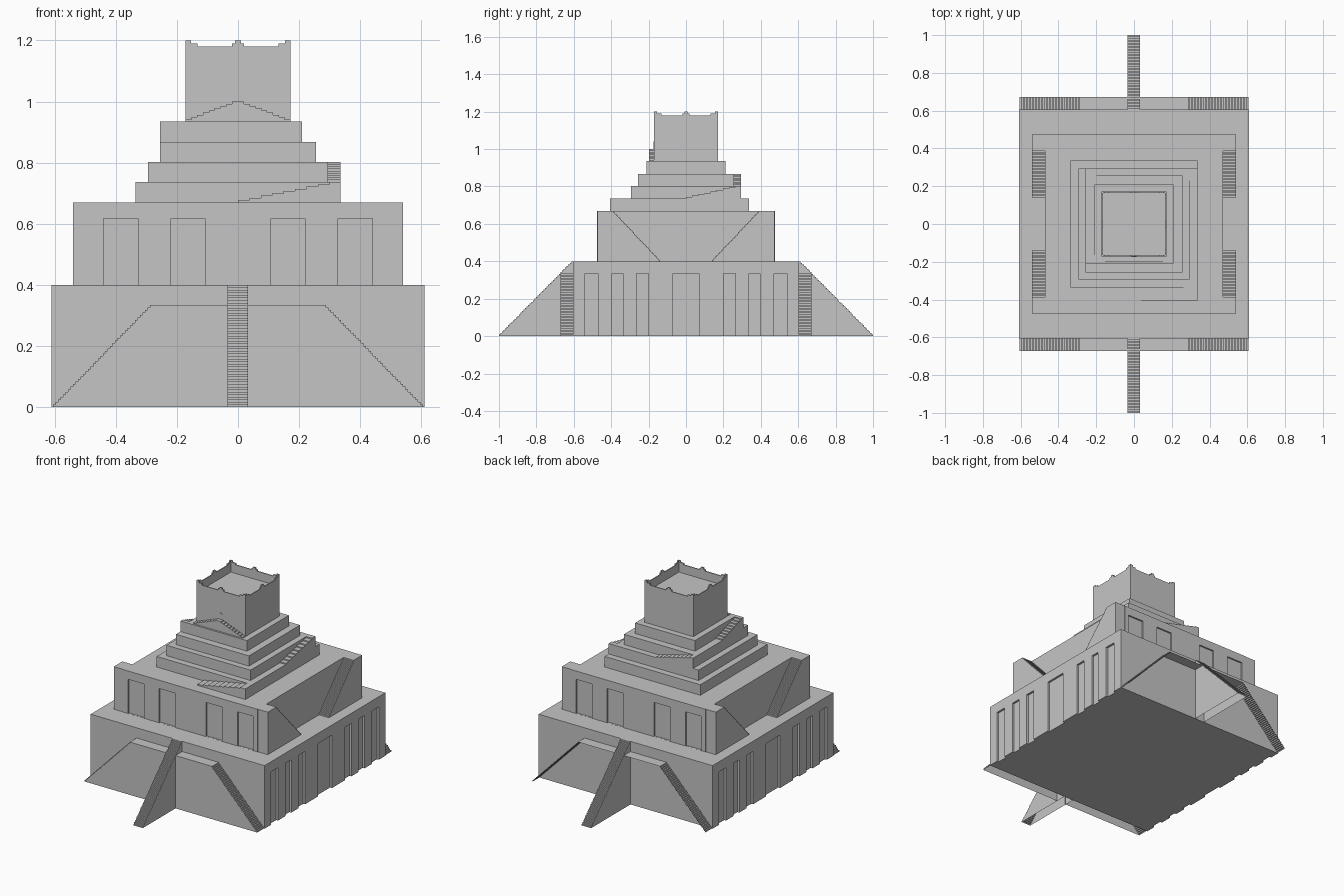
import bpy, bmesh
from mathutils import Vector

if "Cube" in bpy.data.objects:
    bpy.data.objects.remove(bpy.data.objects["Cube"], do_unlink=True)

stone = bpy.data.materials.new("grey_stone")
stone.use_nodes = True
GREY = (0.56, 0.56, 0.56, 1)
stone.diffuse_color = GREY
stone.node_tree.nodes["Principled BSDF"].inputs["Base Color"].default_value = GREY


def finish(name, bm):
    bmesh.ops.recalc_face_normals(bm, faces=bm.faces)
    mesh = bpy.data.meshes.new(name)
    bm.to_mesh(mesh)
    bm.free()
    mesh.materials.append(stone)
    obj = bpy.data.objects.new(name, mesh)
    bpy.context.scene.collection.objects.link(obj)
    return obj


def add_box(bm, x0, x1, y0, y1, z0, z1):
    verts = bmesh.ops.create_cube(bm, size=1)["verts"]
    for v in verts:
        v.co = Vector((x1 if v.co.x > 0 else x0,
                       y1 if v.co.y > 0 else y0,
                       z1 if v.co.z > 0 else z0))


def boxes(name, *bounds):
    bm = bmesh.new()
    for b in bounds:
        add_box(bm, *b)
    return finish(name, bm)


def carve(obj, cutter):
    """Cut the niches into a block and drop the cutter."""
    cutter.hide_render = True
    mod = obj.modifiers.new("niches", "BOOLEAN")
    mod.operation, mod.solver, mod.object = "DIFFERENCE", "EXACT", cutter
    graph = bpy.context.evaluated_depsgraph_get()
    mesh = bpy.data.meshes.new_from_object(obj.evaluated_get(graph))
    obj.modifiers.clear()
    obj.data = mesh
    bpy.data.objects.remove(cutter, do_unlink=True)


def stairs(name, foot, top, across, z0, z1, steps, landing=0.0,
           near=True, far=True, floor=True):
    """Straight flight from foot to top (x, y), widened by the vector across."""
    foot, top, across = (Vector((*p, 0)) for p in (foot, top, across))
    length = (top - foot).length
    along = (top - foot) / length
    run, rise = length / steps, (z1 - z0) / steps
    profile = [(0, z0)]
    for i in range(steps):
        profile += [(i * run, z0 + (i + 1) * rise), ((i + 1) * run, z0 + (i + 1) * rise)]
    if landing:
        profile.append((length + landing, z1))
    open_edges = len(profile) - 1
    profile.append((length + landing, z0))
    bm = bmesh.new()
    rows = [[bm.verts.new(foot + along * d + side + Vector((0, 0, z))) for d, z in profile]
            for side in (Vector(), across)]
    n = len(profile)
    for i in range(n if floor else open_edges):
        j = (i + 1) % n
        bm.faces.new((rows[0][i], rows[0][j], rows[1][j], rows[1][i]))
    if near:
        bm.faces.new(rows[0])
    if far:
        bm.faces.new(rows[1])
    return finish(name, bm)


# Lowest terrace, with tall niches on the two flanks
base = boxes("lower_terrace", (-0.61, 0.61, -0.605, 0.605, 0, 0.4))
niches = [(-0.07, 0.07)]
for a, b in ((0.2, 0.265), (0.337, 0.396), (0.47, 0.54)):
    niches += [(a, b), (-b, -a)]
carve(base, boxes("flank_niche_cutter",
                  *[(min(s * 0.597, s * 0.65), max(s * 0.597, s * 0.65), a, b, -0.05, 0.335)
                    for s in (-1, 1) for a, b in niches]))

# Grand stairs: a central flight and two side flights meeting at a landing
for s, side in ((-1, "front"), (1, "back")):
    walled = s < 0
    stairs(side + "_central_stair", (-0.034, s), (-0.034, s * 0.605), (0.066, 0),
           0, 0.4, 48, floor=False)
    for t, hand in ((-1, "right"), (1, "left")):
        stairs(f"{side}_{hand}_side_stair", (t * 0.605, s * 0.605), (t * 0.28, s * 0.605),
               (0, s * 0.067), 0, 0.335, 40, landing=0.25,
               near=False, far=walled, floor=False)

# Second terrace, with niches front and back
middle = boxes("middle_terrace", (-0.47, 0.47, -0.475, 0.475, 0.4, 0.67))
bays = []
for a, b in ((0.108, 0.22), (0.328, 0.44)):
    bays += [(a, b), (-b, -a)]
carve(middle, boxes("bay_cutter",
                    *[(a, b, min(s * 0.465, s * 0.5), max(s * 0.465, s * 0.5), 0.4005, 0.617)
                      for s in (-1, 1) for a, b in bays]))

# Paired stairs climbing the flanks of the second terrace
for t, hand in ((-1, "right"), (1, "left")):
    for s, side in ((-1, "front"), (1, "back")):
        stairs(f"{hand}_{side}_flank_stair", (t * 0.47, s * 0.14), (t * 0.47, s * 0.395),
               (t * 0.07, 0), 0.4, 0.67, 33, landing=0.078)

# Four stepped tiers
HALF = (0.336, 0.295, 0.256, 0.21)
LEVEL = (0.67, 0.737, 0.803, 0.868, 0.935)
for i, h in enumerate(HALF):
    boxes(f"upper_tier_{i + 1}", (-h, h, -h, h, LEVEL[i], LEVEL[i + 1]))

# Stairs winding round the tiers: front, left, back, right
flights = (((0, -0.336), (0.336, -0.336), (0, -0.07)),
           ((0.295, 0), (0.295, 0.295), (0.041, 0)),
           ((0, 0.256), (-0.256, 0.256), (0, 0.039)),
           ((-0.21, 0), (-0.21, -0.21), (-0.046, 0)))
for i, (foot, top, across) in enumerate(flights):
    stairs(f"winding_stair_{i + 1}", foot, top, across, LEVEL[i], LEVEL[i + 1], 9)

# Shrine with a sunken roof
bm = bmesh.new()
R, WALL = 0.172, 0.008
add_box(bm, -R, R, -R, R, 0.935, 1.18)
roof = max(bm.faces, key=lambda f: f.calc_center_median().z)
bmesh.ops.inset_region(bm, faces=[roof], thickness=WALL)
sunk = bmesh.ops.extrude_face_region(bm, geom=[roof])
bmesh.ops.translate(bm, vec=(0, 0, -0.055),
                    verts=[e for e in sunk["geom"] if isinstance(e, bmesh.types.BMVert)])
if roof.is_valid:
    bmesh.ops.delete(bm, geom=[roof], context="FACES_ONLY")
finish("shrine", bm)

# Stepped merlons at the corners and mid-sides of the parapet
merlons = []
for half, z0, z1 in ((0.02, 1.18, 1.19), (0.009, 1.19, 1.2)):
    for a, b in ((-R, -R + 2 * half), (-half, half), (R - 2 * half, R)):
        for lo, hi in ((-R, -R + WALL), (R - WALL, R)):
            merlons += [(a, b, lo, hi, z0, z1), (lo, hi, a, b, z0, z1)]
boxes("parapet_merlons", *merlons)

# Twin flights rising to the shrine door
for t, hand in ((-1, "right"), (1, "left")):
    stairs(f"shrine_{hand}_stair", (t * R, -R), (0, -R), (0, -0.026), 0.935, 1.0, 9)

# Arched door plate
bm = bmesh.new()
bmesh.ops.create_circle(bm, cap_ends=True, radius=0.013, segments=16)
for v in bm.verts:
    v.co = Vector((v.co.x, -R - 0.003, 1.028 + v.co.y if v.co.y >= -1e-5 else 1.0))
    if v.co.z < 1.001:
        v.co.x = 0.013 if v.co.x > 0 else -0.013
bmesh.ops.remove_doubles(bm, verts=bm.verts, dist=1e-5)
door = bmesh.ops.extrude_face_region(bm, geom=bm.faces[:])
bmesh.ops.translate(bm, vec=(0, 0.004, 0),
                    verts=[e for e in door["geom"] if isinstance(e, bmesh.types.BMVert)])
finish("shrine_door", bm)
